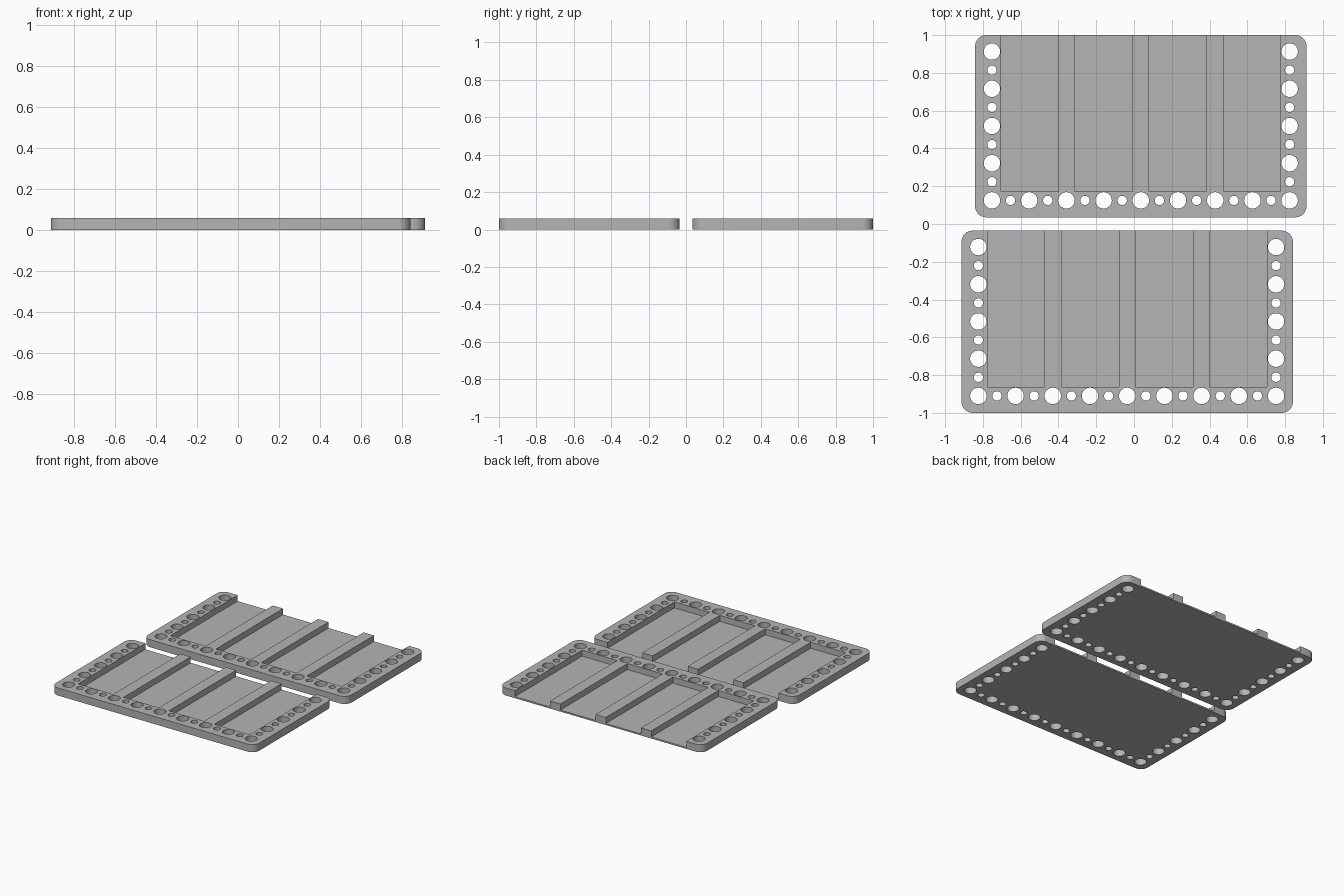
import bpy, bmesh, math

cube = bpy.data.objects.get("Cube")
if cube:
    bpy.data.objects.remove(cube, do_unlink=True)

WIDTH, DEPTH, HEIGHT, FLOOR = 1.755, 0.965, 0.059, 0.012
CORNER, INSET, PITCH = 0.06, 0.09, 0.197
BIG, SMALL = 0.0435, 0.0245
POCKET, RIB, POCKETS = 0.303, 0.089, 4
FRONT_RIM = 0.138

grey = bpy.data.materials.new("plain grey")
grey.use_nodes = True
colour = (0.46, 0.46, 0.46, 1)
grey.diffuse_color = colour
grey.node_tree.nodes["Principled BSDF"].inputs["Base Color"].default_value = colour


def prism(bm, points, z0, z1):
    """Closed upright prism from an anticlockwise outline."""
    low = [bm.verts.new((x, y, z0)) for x, y in points]
    high = [bm.verts.new((x, y, z1)) for x, y in points]
    bm.faces.new(low[::-1])
    bm.faces.new(high)
    n = len(points)
    for i in range(n):
        j = (i + 1) % n
        bm.faces.new((low[i], low[j], high[j], high[i]))


def arc(cx, cy, r, start, sweep, steps):
    return [(cx + r * math.cos(start + sweep * i / steps),
             cy + r * math.sin(start + sweep * i / steps)) for i in range(steps + 1)]


def make_object(name, bm):
    mesh = bpy.data.meshes.new(name)
    bm.to_mesh(mesh)
    bm.free()
    mesh.materials.append(grey)
    ob = bpy.data.objects.new(name, mesh)
    bpy.context.collection.objects.link(ob)
    return ob


# Rounded plate, centred on its own origin
hx, hy = WIDTH / 2, DEPTH / 2
outline = []
for k, (sx, sy) in enumerate([(1, 1), (-1, 1), (-1, -1), (1, -1)]):
    outline += arc(sx * (hx - CORNER), sy * (hy - CORNER), CORNER,
                   k * math.pi / 2, math.pi / 2, 8)
bm = bmesh.new()
prism(bm, outline, 0, HEIGHT)
tray = make_object("back_tray", bm)

# Cutter: alternating large and small holes along three sides
bm = bmesh.new()
left, front = -hx + INSET, -hy + INSET
row = [(-8 * PITCH / 2 + i * PITCH / 2, front, i) for i in range(17)]
columns = [(s * 4 * PITCH, front + i * PITCH / 2, i) for s in (-1, 1) for i in range(1, 9)]
for x, y, i in row + columns:
    radius = SMALL if i % 2 else BIG
    prism(bm, arc(x, y, radius, 0, math.tau, 32)[:-1], -0.1, 0.2)

# Cutter: four pockets, open at the back
start = -(POCKETS * POCKET + (POCKETS - 1) * RIB) / 2
for i in range(POCKETS):
    x0 = start + i * (POCKET + RIB)
    x1, y0, y1 = x0 + POCKET, -hy + FRONT_RIM, hy + 0.1
    prism(bm, [(x0, y0), (x1, y0), (x1, y1), (x0, y1)], FLOOR, 0.2)
cutter = make_object("hole_and_pocket_cutter", bm)
cutter.hide_render = True

# Cut, then keep the finished mesh
mod = tray.modifiers.new("cut", 'BOOLEAN')
mod.operation, mod.solver, mod.object = 'DIFFERENCE', 'EXACT', cutter
bpy.context.view_layer.update()
graph = bpy.context.evaluated_depsgraph_get()
finished = bpy.data.meshes.new_from_object(tray.evaluated_get(graph))
tray.modifiers.clear()
tray.data = finished
bpy.data.objects.remove(cutter, do_unlink=True)

bpy.ops.object.select_all(action='DESELECT')
tray.select_set(True)
bpy.context.view_layer.objects.active = tray
bpy.ops.object.shade_smooth_by_angle(angle=math.radians(30))

# Second tray, offset sideways
front_tray = bpy.data.objects.new("front_tray", tray.data)
bpy.context.collection.objects.link(front_tray)
tray.location = (0.036, 1 - hy, 0)
front_tray.location = (-0.036, hy - 1, 0)
